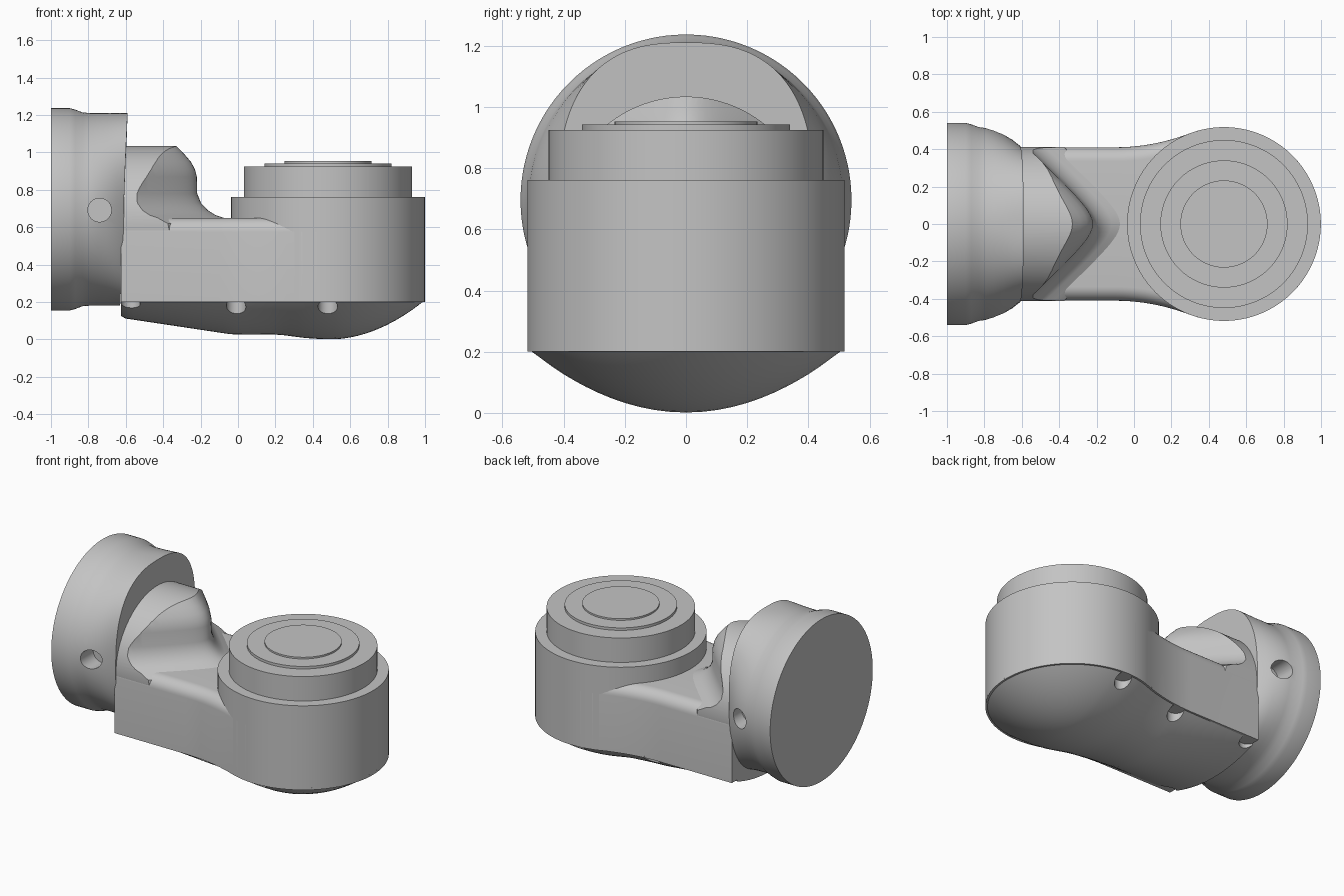
import bpy, bmesh, math
from mathutils import Matrix

cube = bpy.data.objects.get("Cube")
if cube:
    bpy.data.objects.remove(cube, do_unlink=True)

grey = bpy.data.materials.new("light_grey")
grey.use_nodes = True
COLOR = (0.55, 0.55, 0.55, 1)
grey.diffuse_color = COLOR
grey.node_tree.nodes["Principled BSDF"].inputs["Base Color"].default_value = COLOR

HEAD_X, HEAD_R = 0.481, 0.518   # vertical joint housing
FLANGE_Z = 0.696                # axis height of the side flange
SEAM_Z = 0.21                   # split between body and belly cover


def add_object(name, bm):
    bmesh.ops.recalc_face_normals(bm, faces=bm.faces)
    mesh = bpy.data.meshes.new(name)
    bm.to_mesh(mesh)
    bm.free()
    mesh.materials.append(grey)
    ob = bpy.data.objects.new(name, mesh)
    bpy.context.collection.objects.link(ob)
    return ob


def activate(ob):
    bpy.ops.object.select_all(action='DESELECT')
    ob.select_set(True)
    bpy.context.view_layer.objects.active = ob


def smooth(ob, angle=30):
    activate(ob)
    bpy.ops.object.shade_smooth_by_angle(angle=math.radians(angle))


def loft(name, rings):
    """Closed skin through rings of equal point count, capped at both ends."""
    bm = bmesh.new()
    loops = [[bm.verts.new(p) for p in ring] for ring in rings]
    n = len(loops[0])
    for a, b in zip(loops, loops[1:]):
        for i in range(n):
            j = (i + 1) % n
            bm.faces.new((a[i], a[j], b[j], b[i]))
    bm.faces.new(loops[0])
    bm.faces.new(loops[-1])
    return add_object(name, bm)


def cylinder(name, start, end, radius, segments=96):
    bm = bmesh.new()
    axis = [e - s for s, e in zip(start, end)]
    length = math.sqrt(sum(a * a for a in axis))
    mid = [(s + e) / 2 for s, e in zip(start, end)]
    turn = Matrix.Identity(4)
    if axis[0]:
        turn = Matrix.Rotation(math.pi / 2, 4, 'Y')
    elif axis[1]:
        turn = Matrix.Rotation(math.pi / 2, 4, 'X')
    bmesh.ops.create_cone(bm, cap_ends=True, segments=segments, radius1=radius,
                          radius2=radius, depth=length,
                          matrix=Matrix.Translation(mid) @ turn)
    return add_object(name, bm)


def boolean(ob, cutter, operation):
    activate(ob)
    mod = ob.modifiers.new("cut", 'BOOLEAN')
    mod.operation, mod.solver, mod.object = operation, 'EXACT', cutter
    bpy.ops.object.modifier_apply(modifier=mod.name)
    bpy.data.objects.remove(cutter, do_unlink=True)


def half_width(x):
    """Plan outline: straight arm flaring tangentially into the round head."""
    if x < -0.1:
        return 0.41
    if x < 0.3:
        return 0.41 + 0.469 * (x + 0.1) ** 2
    return math.sqrt(max(HEAD_R ** 2 - (x - HEAD_X) ** 2, 1e-6))


# Round head with its stepped cap
steps = [("head_housing", 0.2, 0.762, HEAD_R), ("head_collar", 0.75, 0.925, 0.449),
         ("head_disc", 0.92, 0.942, 0.34), ("head_cap", 0.93, 0.953, 0.233)]
for name, low, high, radius in steps:
    smooth(cylinder(name, (HEAD_X, 0, low), (HEAD_X, 0, high), radius, 128))

# Arm with rounded upper edges
xs = [-0.625, -0.1] + [-0.1 + 0.04 * i for i in range(1, 14)]
EDGE = 0.075
levels = [(0.2, 0)]
for i in range(9):
    a = math.pi / 2 * i / 8
    levels.append((0.65 - EDGE + EDGE * math.sin(a), EDGE * (1 - math.cos(a))))
arm_rings = []
for z, inset in levels:
    side = [(x, half_width(x) - inset, z) for x in xs]
    arm_rings.append(side + [(x, -y, z) for x, y, z in reversed(side)])
smooth(loft("arm", arm_rings))


# Belly cover: shallow arched sections along the length
def belly_bottom(x):
    path = [(-0.625, 0.125), (-0.6, 0.112), (-0.12, 0.04), (-0.03, 0.027),
            (0.22, 0.026), (0.36, 0.008), (HEAD_X, 0)]
    if x >= HEAD_X:
        return SEAM_Z * ((x - HEAD_X) / HEAD_R) ** 2
    for (x0, z0), (x1, z1) in zip(path, path[1:]):
        if x <= x1:
            return z0 + (z1 - z0) * (x - x0) / (x1 - x0)


stations = [-0.625, -0.6] + [-0.56 + 0.04 * i for i in range(26)]
stations += [HEAD_X + HEAD_R * math.sin(math.pi / 2 * i / 20) for i in range(1, 20)]
stations.append(HEAD_X + HEAD_R * 0.9995)
belly_rings = []
for x in stations:
    w, depth = half_width(x), SEAM_Z - belly_bottom(x)
    arch = []
    for i in range(33):
        t = -math.cos(math.pi * i / 32)
        arch.append((x, w * t, SEAM_Z - depth * (1 - t * t)))
    belly_rings.append(arch + [(x, w, SEAM_Z + 0.004), (x, -w, SEAM_Z + 0.004)])
belly = loft("belly_cover", belly_rings)

# Screw pockets along both edges of the belly
for x, y in [(-0.575, 0.37), (-0.01, 0.375), (0.48, 0.47)]:
    for s in (-1, 1):
        boolean(belly, cylinder("pocket_cutter", (x, s * y, -0.2), (x, s * y, 0.205),
                                0.052, 32), 'DIFFERENCE')
smooth(belly)

# Side flange: round mounting face narrowing into the arm
sections = [(-1, 0.541, 0.541, 2), (-0.9, 0.541, 0.541, 2), (-0.87, 0.533, 0.533, 2),
            (-0.83, 0.518, 0.518, 2), (-0.79, 0.513, 0.515, 2), (-0.75, 0.502, 0.515, 2.05),
            (-0.7, 0.48, 0.515, 2.15), (-0.65, 0.45, 0.515, 2.35), (-0.61, 0.418, 0.515, 2.6)]
flange_rings = []
for x, ry, rz, power in sections:
    ring = []
    for i in range(128):
        a = 2 * math.pi * (i + 0.5) / 128
        c, s = math.cos(a), math.sin(a)
        lean = 0.02 * s if x > -0.62 else 0
        ring.append((x + lean, ry * math.copysign(abs(c) ** (2 / power), c),
                     FLANGE_Z + rz * math.copysign(abs(s) ** (2 / power), s)))
    flange_rings.append(ring)
flange = loft("side_flange", flange_rings)
for s in (-1, 1):
    boolean(flange, cylinder("bolt_hole_cutter", (-0.74, s * 0.38, 0.692),
                             (-0.74, s * 0.7, 0.692), 0.063, 48), 'DIFFERENCE')
smooth(flange)

# Neck: wedge with a rounded nose and a flared foot, trimmed by a barrel
neck_levels = [(0.5, 0.22), (0.62, 0.2), (0.65, 0.145), (0.665, 0.1), (0.69, 0.06),
               (0.73, 0.022), (0.78, 0.002), (0.87, 0), (0.91, -0.01), (0.95, -0.032),
               (0.99, -0.066), (1.05, -0.125)]
neck_rings = []
for z, shift in neck_levels:
    ring = [(-0.66, -0.43, z)]
    for i in range(-20, 21):
        y = 0.43 * i / 20
        nose = -0.22 - (math.hypot(0.1, 1.08 * y) - 0.1)
        ring.append((max(-0.63, nose + shift), y, z))
    neck_rings.append(ring + [(-0.66, 0.43, z)])
neck = loft("neck", neck_rings)
boolean(neck, cylinder("neck_barrel", (-0.64, 0, 0.623), (0.1, 0, 0.623), 0.411, 128),
        'INTERSECT')
smooth(neck)
